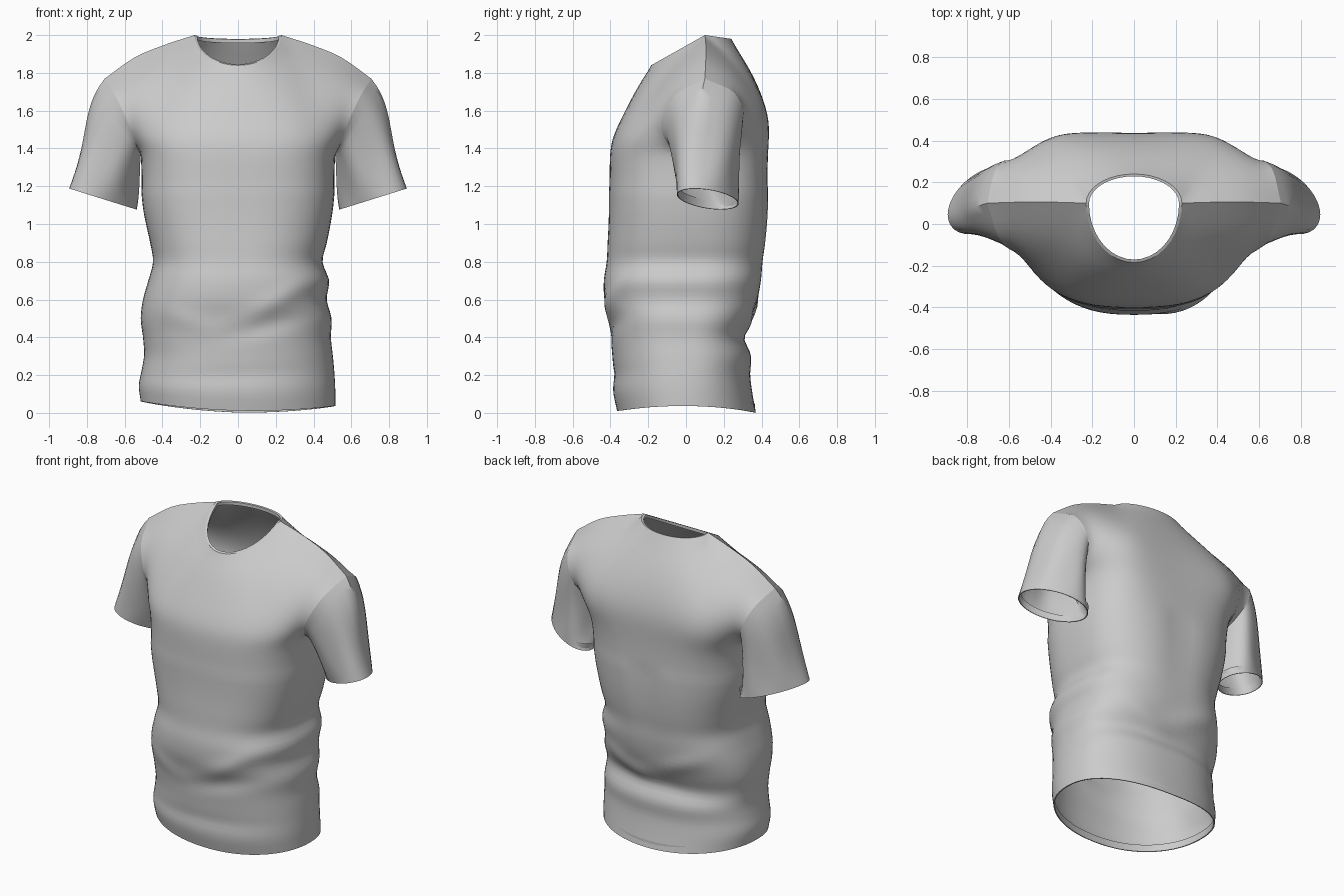
import bpy, bmesh, math
from mathutils import Vector as V

if "Cube" in bpy.data.objects:
    bpy.data.objects.remove(bpy.data.objects["Cube"])

U, M, LOW = 18, 16, 44     # columns per quarter, rows above / below the armpit


def spline(pts, t):
    """Smooth curve through evenly spaced points, t in 0..1."""
    n = len(pts) - 1
    i = min(int(t * n), n - 1)
    f = t * n - i
    p1, p2 = V(pts[i]), V(pts[i + 1])
    p0 = V(pts[i - 1]) if i else p1 * 2 - p2
    p3 = V(pts[i + 2]) if i + 2 <= n else p2 * 2 - p1
    return (p1 * 2 + (p2 - p0) * f + (p0 * 2 - p1 * 5 + p2 * 4 - p3) * f * f
            + (p1 * 3 - p0 - p2 * 3 + p3) * f ** 3) / 2


def make(name, grids, closed=False, relax=0):
    """Skin one or more grids of points into a single smooth object."""
    bm = bmesh.new()
    for rows in grids:
        vs = [[bm.verts.new(p) for p in r] for r in rows]
        n = len(vs[0])
        for a, b in zip(vs, vs[1:]):
            for j in range(n if closed else n - 1):
                k = (j + 1) % n
                bm.faces.new((a[j], a[k], b[k], b[j]))
    bmesh.ops.remove_doubles(bm, verts=bm.verts, dist=0.0005)
    bmesh.ops.recalc_face_normals(bm, faces=bm.faces)
    # Ease the chest and shoulder blades, keep the edges and shoulder seam
    soft = [v for v in bm.verts if v.co.z > 1.2 and not v.is_boundary
            and not (v.co.z > 1.7 and abs(v.co.y - .1) < .02)]
    for _ in range(relax):
        bmesh.ops.smooth_vert(bm, verts=soft, factor=.5, use_axis_x=True,
                              use_axis_y=True, use_axis_z=True)
    me = bpy.data.meshes.new(name)
    bm.to_mesh(me)
    bm.free()
    ob = bpy.data.objects.new(name, me)
    bpy.context.collection.objects.link(ob)
    bpy.ops.object.select_all(action='DESELECT')
    ob.select_set(True)
    bpy.context.view_layer.objects.active = ob
    bpy.ops.object.shade_smooth_by_angle(angle=math.radians(45))
    return ob


def folded(loop, up, scale=0.96):
    """Edge loop turned inward to make a hem."""
    c = sum(loop, V((0, 0, 0))) / len(loop)
    inner = [c + (p - c) * scale for p in loop]
    return [loop, inner, [p + up for p in inner]]


# Torso sections: z, left half width, right half width, front y, back y
TORSO = [(0, .515, .515, -.365, .37), (.1, .525, .515, -.385, .352),
         (.2, .51, .51, -.385, .34), (.3, .497, .502, -.39, .345),
         (.4, .503, .492, -.40, .312), (.5, .515, .495, -.41, .345),
         (.6, .503, .47, -.432, .38), (.7, .475, .482, -.435, .40),
         (.8, .45, .448, -.42, .41), (.9, .465, .47, -.415, .425),
         (1.0, .487, .49, -.41, .435), (1.1, .505, .505, -.408, .44),
         (1.235, .515, .515, -.408, .442), (1.37, .515, .515, -.408, .442)]

# Upper centre lines and armhole edges, armpit to shoulder (-1 front, 1 back)
CENTRE = {-1: [(0, -.408, 1.37), (0, -.395, 1.45), (0, -.355, 1.54), (0, -.30, 1.65),
               (0, -.245, 1.755), (0, -.185, 1.84)],
          1: [(0, .442, 1.37), (0, .443, 1.56), (0, .37, 1.77), (0, .24, 1.98)]}
ARM = {-1: [(.515, .03, 1.37), (.54, -.09, 1.42), (.58, -.13, 1.53),
            (.65, -.06, 1.68), (.705, .10, 1.77)],
       1: [(.515, .03, 1.37), (.55, .20, 1.42), (.605, .302, 1.55),
           (.665, .26, 1.69), (.705, .10, 1.77)]}
SHOULDER = [(.23, .10, 2.0), (.39, .105, 1.948), (.55, .105, 1.88), (.705, .10, 1.77)]


def shape(u, n):
    a, e = u * math.pi / 2, 2 / n
    return math.sin(a) ** e, 1 - max(math.cos(a), 0) ** e, u * u


def between(c, e, u, n):
    return V([c[k] + (e[k] - c[k]) * g for k, g in enumerate(shape(u, n))])


def top_edge(u, s):
    """Neckline for the inner half, shoulder seam for the outer half."""
    if u >= .5:
        return spline(SHOULDER, (u - .5) * 2)
    c = math.cos(u * math.pi)
    low, deep = (.285, .16) if s < 0 else (-.14, .02)
    return V((.23 * math.sin(u * math.pi), .1 - low * c, 2 - deep * c))


# Slanting cloth folds: side, x, z, slope, length, width, depth
FOLDS = [(-1, .22, .60, .55, .22, .05, .018), (-1, .15, .46, .25, .25, .045, -.012),
         (-1, -.30, .50, -.3, .14, .05, .012), (-1, .0, .20, .05, .40, .04, -.006),
         (1, -.15, .56, -.45, .25, .05, .016), (1, .20, .50, .45, .22, .05, .014),
         (1, .05, .40, .05, .35, .04, -.008), (1, 0, 1.3, 99, .5, .10, -.018),
         (1, .42, 1.55, 99, .25, .15, .035), (1, -.42, 1.55, 99, .25, .15, .035)]


def wrinkle(p, s, u, k=1):
    d = 0
    for side, x, z, m, ln, w, amp in FOLDS:
        if side == s:
            h = math.hypot(1, m)
            dx, dz = p.x - x, p.z - z
            along, across = (dx + m * dz) / h, (dz - m * dx) / h
            d += amp * math.exp(-(along / ln) ** 2 - (across / w) ** 2)
    p.y += s * d * k * (1 - u ** 4)
    return p


def torso_side(s):
    rows = []
    cols = [(abs(i) / U, 1 if i >= 0 else -1) for i in range(-U, U + 1)]
    square = 2.75 if s < 0 else 2.9
    for r in range(LOW + 1):
        z, xl, xr, yf, yb = spline(TORSO, r / LOW)
        row = []
        for u, sg in cols:
            p = between((0, yf if s < 0 else yb, z),
                        (xr if sg > 0 else xl, .03 * z / 1.37, z), u,
                        2.2 + (square - 2.2) * min(1, z / 1.3))
            p.x *= sg
            fade = max(0, 1 - z / .35)
            q = p.x / .5
            back = .01 * (1 - u) if s > 0 else 0
            p.z += fade * (.012 + .035 * q * q - .012 * q - back)
            row.append(wrinkle(p, s, u))
        rows.append(row)
    for r in range(1, M + 1):
        v = r / M
        row = []
        for u, sg in cols:
            c, e = CENTRE[s], ARM[s]
            p = between(spline(c, v), spline(e, v), u, square)
            p += (top_edge(u, s) - between(c[-1], e[-1], u, square)) * v * v
            p.x *= sg
            row.append(wrinkle(p, s, u, min(1, 2 - 2 * v)))
        rows.append(row)
    return rows


front, back = torso_side(-1), torso_side(1)
make("shirt_body", [front, back], relax=12)

# Bottom hem and neckband
hem = front[0] + back[0][-2:0:-1]
make("bottom_hem", [folded(hem, V((0, 0, .045)), .985)], True)
h = U // 2
neck = front[-1][h:-h] + back[-1][h:-h][-2:0:-1]
make("neckband", [folded(neck, V((0, 0, -.02)), .94)], True)

# Sleeves: armhole loop lofted to a tilted cuff, with a few creases
ROWS = 14
for sg, side in ((1, "right"), (-1, "left")):
    hole = [spline(ARM[-1], k / M) for k in range(M + 1)]
    hole += [spline(ARM[1], k / M) for k in range(M - 1, 0, -1)]
    rings = []
    for r in range(ROWS + 1):
        t = r / ROWS
        ring = []
        for k, p in enumerate(hole):
            a = math.pi * k / M
            c, sn = math.cos(a), math.sin(a)
            cuff = V((.715 - .179 * c, .115 - .148 * sn + .07 * c, 1.132 - .056 * c))
            q = p.lerp(cuff, t)
            if sn > 0:
                q.y = p.y + (cuff.y - p.y) * t ** .65
            q.x += .075 * max(0, -c) * t * (1 - t) ** 3 * 4
            crease = .010 * math.sin(5 * a + 1) * t * t * (1 - t) * 4
            q += V((-c, -sn, 0)) * crease
            q.x *= sg
            ring.append(q)
        rings.append(ring)
    make(side + "_sleeve", [rings], True)
    make(side + "_cuff", [folded(rings[-1], V((-.012 * sg, 0, .045)), .97)], True)
